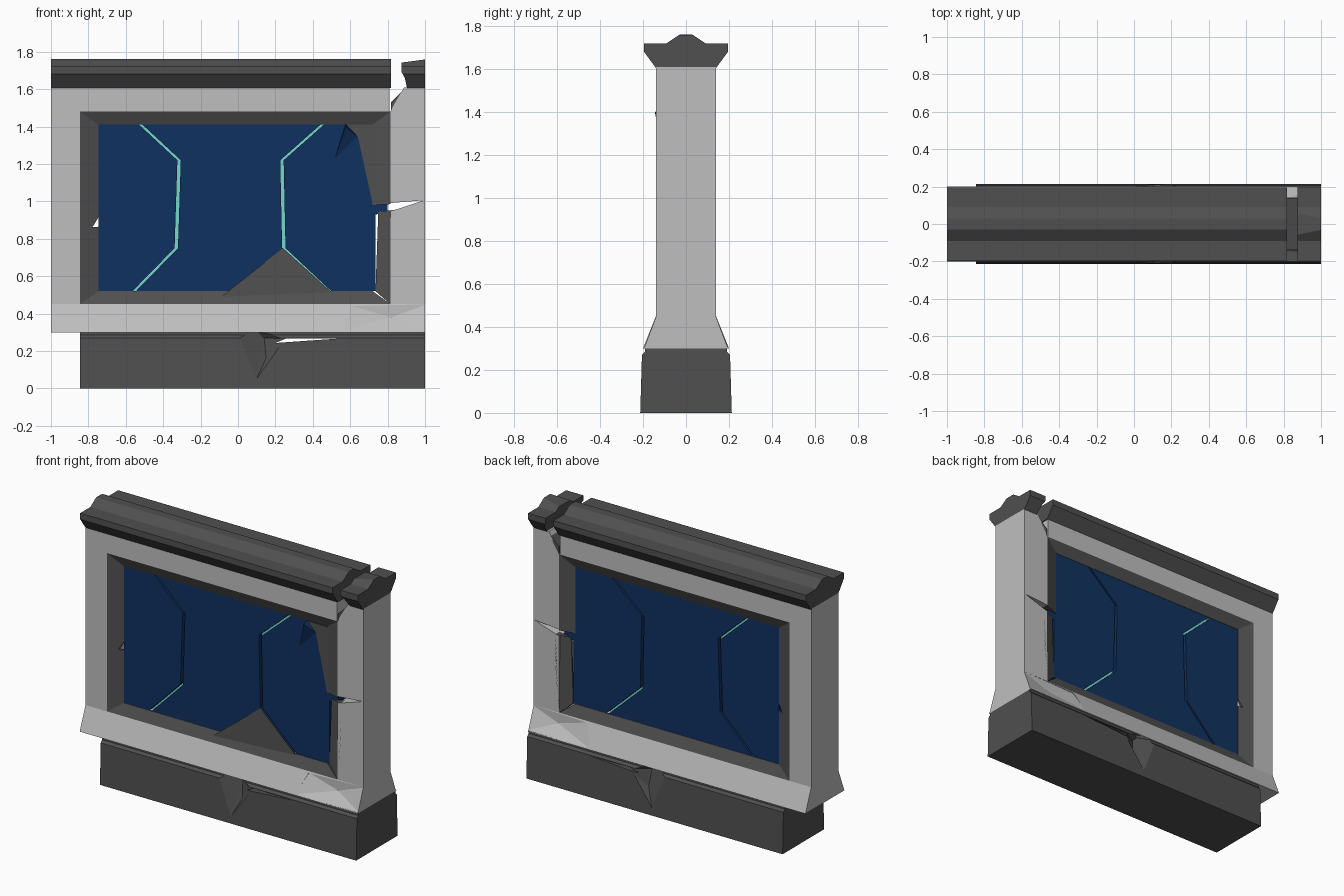
import bpy, bmesh
from mathutils import Vector

if "Cube" in bpy.data.objects:
    bpy.data.objects.remove(bpy.data.objects["Cube"], do_unlink=True)


def material(name, rgb):
    m = bpy.data.materials.new(name)
    m.use_nodes = True
    m.diffuse_color = (*rgb, 1)
    m.node_tree.nodes["Principled BSDF"].inputs["Base Color"].default_value = (*rgb, 1)
    return m


STONE = material("light stone", (0.52, 0.52, 0.52))
DARK = material("dark stone", (0.08, 0.08, 0.08))
BLUE = material("navy glass", (0.005, 0.031, 0.115))
CYAN = material("glowing cyan", (0.19, 0.68, 0.64))


def finish(name, bm, mat):
    bmesh.ops.recalc_face_normals(bm, faces=bm.faces)
    mesh = bpy.data.meshes.new(name)
    bm.to_mesh(mesh)
    bm.free()
    mesh.materials.append(mat)
    ob = bpy.data.objects.new(name, mesh)
    bpy.context.collection.objects.link(ob)
    return ob


def extrude(name, points, offset, mat):
    bm = bmesh.new()
    face = bm.faces.new([bm.verts.new(p) for p in points])
    new = bmesh.ops.extrude_face_region(bm, geom=[face])["geom"]
    verts = [v for v in new if isinstance(v, bmesh.types.BMVert)]
    bmesh.ops.translate(bm, verts=verts, vec=Vector(offset))
    return finish(name, bm, mat)


def prism(name, xz, y0, y1, mat):
    return extrude(name, [(x, y0, z) for x, z in xz], (0, y1 - y0, 0), mat)


def bar(name, half_yz, x0, x1, mat):
    # symmetric side profile swept along the wall
    yz = half_yz + [(-y, z) for y, z in reversed(half_yz)]
    return extrude(name, [(x0, y, z) for y, z in yz], (x1 - x0, 0, 0), mat)


def hull(name, points, mat, side=1):
    bm = bmesh.new()
    for x, y, z in points:
        bm.verts.new((x, y * side, z))
    res = bmesh.ops.convex_hull(bm, input=bm.verts)
    loose = [v for v in bm.verts if not v.link_faces]
    bmesh.ops.delete(bm, geom=loose, context="VERTS")
    bmesh.ops.dissolve_limit(bm, angle_limit=0.01, verts=bm.verts, edges=bm.edges)
    return finish(name, bm, mat)


def cut(cutter, *targets):
    for ob in targets:
        mod = ob.modifiers.new("cut", "BOOLEAN")
        mod.operation, mod.solver, mod.object = "DIFFERENCE", "EXACT", cutter
        bpy.context.view_layer.objects.active = ob
        bpy.ops.object.modifier_apply(modifier=mod.name)
    bpy.data.objects.remove(cutter, do_unlink=True)


SIDES = (("front", -1), ("back", 1))

# Plinth with a thin ledge
base = bar("base", [(0.213, 0), (0.205, 0.27), (0.19, 0.285), (0.19, 0.3)], -0.845, 1, DARK)
for tag, s in SIDES:
    outer = [(-0.07, 0.31), (0.27, 0.265), (0.18, 0.225), (0.075, 0.0)]
    crack = hull("crack", [(x, 0.23, z) for x, z in outer]
                 + [(0.14, 0.15, 0.27), (0.15, 0.17, 0.16), (0.1, 0.16, 0.31)], DARK, s)
    cut(crack, base)
cut(prism("gap", [(0.2, 0.243), (0.56, 0.268), (0.26, 0.268)], -0.3, 0.3, DARK), base)

# Wall with flared foot
wall = bar("wall", [(0.2, 0.3), (0.14, 0.45), (0.14, 1.61)], -1, 1, STONE)
cut(prism("opening", [(-0.845, 0.45), (0.815, 0.45), (0.815, 1.48), (-0.845, 1.48)],
          -0.3, 0.3, STONE), wall)
cut(prism("top_crack", [(0.81, 1.47), (0.835, 1.52), (0.895, 1.62), (0.81, 1.62)],
          -0.3, 0.3, STONE), wall)
cut(prism("side_crack", [(0.8, 0.99), (0.995, 1.006), (0.84, 0.955), (0.8, 0.945)],
          -0.3, 0.3, STONE), wall)
for tag, s in SIDES:
    chip = hull("chip", [(0.61, 0.14, 0.44), (1.01, 0.14, 0.45), (0.82, 0.14, 0.38),
                         (0.55, 0.2, 0.305), (1.01, 0.195, 0.305),
                         (0.55, 0.3, 0.305), (0.61, 0.3, 0.44), (1.01, 0.3, 0.45),
                         (1.01, 0.3, 0.305)], STONE, s)
    cut(chip, wall)

# Coping, split near one end
cap_profile = [(0.14, 1.605), (0.195, 1.68), (0.195, 1.72), (0.09, 1.72), (0.03, 1.76)]
bar("cap", cap_profile, -1, 0.817, DARK)
cap_end = bar("cap_end", cap_profile, 0.87, 1, DARK)
cut(prism("cap_edge", [(0.86, 1.59), (0.905, 1.6), (0.892, 1.66), (0.875, 1.69),
                       (0.875, 1.742), (1.01, 1.76), (1.01, 1.8), (0.86, 1.8)],
          -0.3, 0.3, DARK), cap_end)
hull("cap_rubble", [(0.817, y, z) for y in (-0.14, 0.14) for z in (1.48, 1.53)]
     + [(0.9, y, 1.61) for y in (-0.14, 0.14)], DARK)

# Bevelled frame on both sides
L, R, B, T = -0.845, 0.815, 0.45, 1.48
l, r, b, t = -0.745, 0.72, 0.52, 1.41


def frame_piece(name, outer, inner, s):
    pts = [(x, 0.14, z) for x, z in outer] + [(x, 0.11, z) for x, z in inner]
    pts += [(x, 0.1, z) for x, z in outer + inner]
    return hull(name, pts, DARK, s)


left_frames = []
for tag, s in SIDES:
    left_frames.append(frame_piece(f"{tag}_frame_left", [(L, B), (L, T)], [(l, b), (l, t)], s))
    frame_piece(f"{tag}_frame_top", [(L, T), (R, T)], [(l, t), (r, t)], s)
    frame_piece(f"{tag}_frame_bottom", [(L, B), (R, B)], [(l, b), (r, b)], s)
    frame_piece(f"{tag}_frame_right_low", [(R, B), (0.84, 0.7), (0.84, 0.955)],
                [(0.735, b), (0.75, 0.945)], s)
    frame_piece(f"{tag}_frame_right_high", [(R, 0.985), (R, T)], [(r, 0.98), (r, t)], s)
cut(prism("nick", [(-0.778, 0.862), (-0.74, 0.865), (-0.74, 0.925)], -0.3, 0.3, DARK),
    *left_frames)

# Glass in three panels with slots between them
slots = {"left": [(-0.52, t), (-0.315, 1.22), (-0.33, 0.75), (-0.555, b)],
         "right": [(0.45, t), (0.235, 1.22), (0.245, 0.75), (0.49, b)]}
W, GLASS = 0.009, 0.108


def shift(path, dx):
    return [(x + dx, z) for x, z in path]


left, right = slots["left"], slots["right"]
prism("glass_left", [(l, t)] + shift(left, -W) + [(l, b)], -GLASS, GLASS, BLUE)
prism("glass_middle", shift(left, W) + shift(right, -W)[::-1], -GLASS, GLASS, BLUE)
prism("glass_right", shift(right, W) + [(0.735, b), (0.735, 0.93), (0.8, 0.94), (0.8, 1.0),
      (0.735, 1.02), (0.735, t)], -GLASS, GLASS, BLUE)
for side, path in slots.items():
    prism(f"light_strip_{side}", shift(path, -W) + shift(path, W)[::-1], -0.075, 0.075, CYAN)

# Broken pieces lying over the front glass
hull("fallen_shard", [(-0.09, 0.128, 0.49), (0.24, 0.111, 0.75), (0.5, 0.118, 0.515),
                      (0.24, 0.1, 0.74), (0.48, 0.1, 0.515), (-0.07, 0.1, 0.5)], DARK, -1)
prism("broken_frame_plate", [(0.58, t), (0.64, 1.35), (0.72, 0.985), (0.75, 0.985), (0.75, t)],
      -0.114, -0.106, DARK)
hull("glass_shard", [(0.515, 0.107, 1.22), (0.575, 0.107, 1.415), (0.64, 0.107, 1.345),
                     (0.575, 0.145, 1.4)], BLUE, -1)
